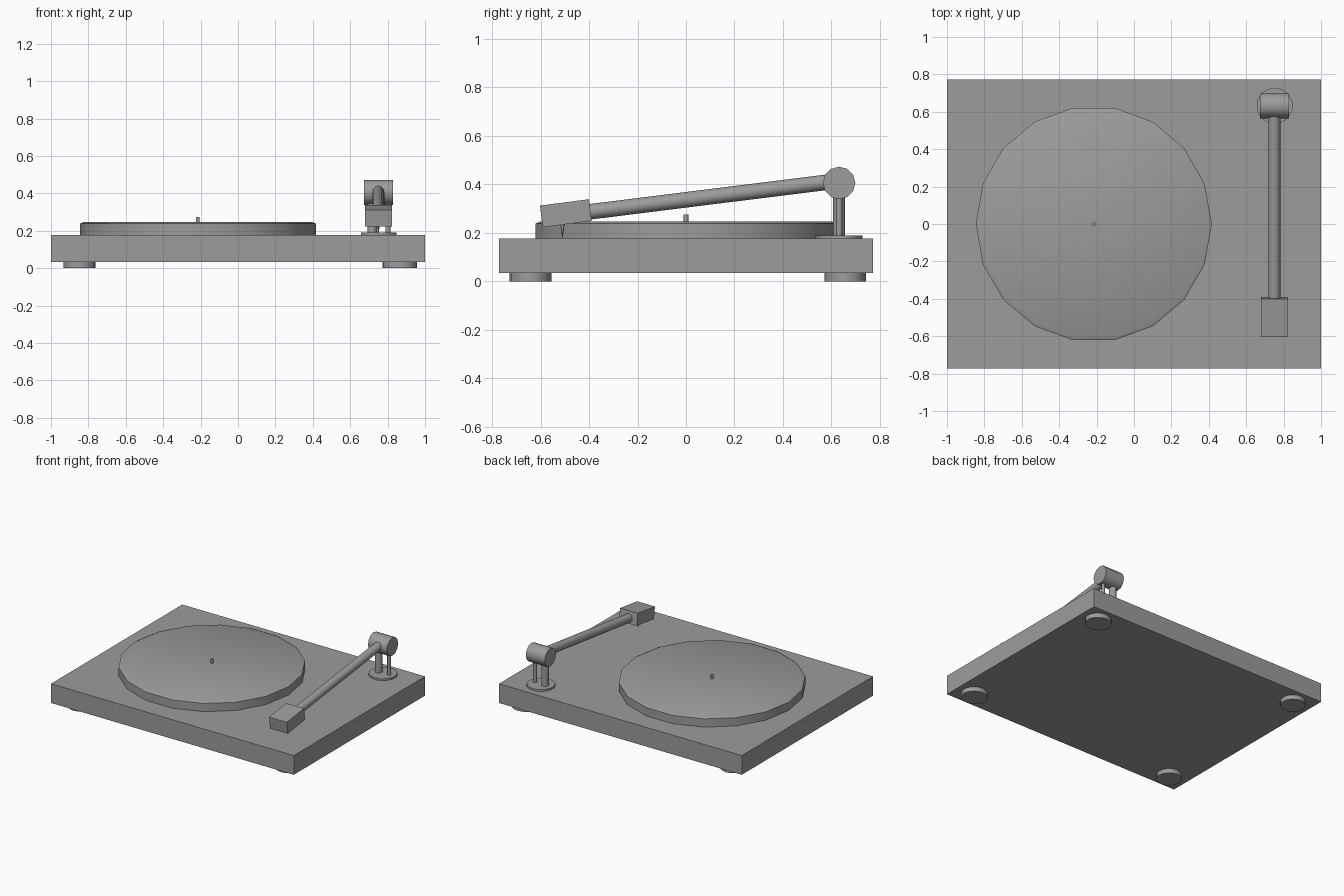
import bpy, bmesh
from math import pi, radians
from mathutils import Vector, Matrix

if "Cube" in bpy.data.objects:
    bpy.data.objects.remove(bpy.data.objects["Cube"])

# Dark grey finish shared by every part
grey = bpy.data.materials.new("dark_grey")
grey.diffuse_color = (0.334, 0.334, 0.334, 1)
grey.use_nodes = True
grey.node_tree.nodes["Principled BSDF"].inputs["Base Color"].default_value = grey.diffuse_color


def finish(name, bm, mat, smooth=False):
    bmesh.ops.transform(bm, matrix=mat, verts=bm.verts)
    mesh = bpy.data.meshes.new(name)
    bm.to_mesh(mesh)
    bm.free()
    mesh.materials.append(grey)
    obj = bpy.data.objects.new(name, mesh)
    bpy.context.collection.objects.link(obj)
    if smooth:
        bpy.ops.object.select_all(action='DESELECT')
        obj.select_set(True)
        bpy.context.view_layer.objects.active = obj
        bpy.ops.object.shade_smooth_by_angle(angle=radians(50))
    return obj


def box(name, centre, size, tilt=0):
    bm = bmesh.new()
    bmesh.ops.create_cube(bm, size=1)
    mat = Matrix.Translation(centre) @ Matrix.Rotation(tilt, 4, 'X') @ Matrix.Diagonal((*size, 1))
    return finish(name, bm, mat)


def rod(name, start, end, r1, r2=None, sides=12, stretch=1, spin=0):
    """Cylinder or cone between two points."""
    start, end = Vector(start), Vector(end)
    axis = end - start
    bm = bmesh.new()
    bmesh.ops.create_cone(bm, cap_ends=True, segments=sides, radius1=r1,
                          radius2=r1 if r2 is None else r2, depth=axis.length)
    mat = (Matrix.Translation((start + end) / 2)
           @ axis.to_track_quat('Z', 'Y').to_matrix().to_4x4()
           @ Matrix.Diagonal((stretch, 1, 1, 1)) @ Matrix.Rotation(spin, 4, 'Z'))
    return finish(name, bm, mat, smooth=True)


# Plinth and feet
box("plinth", (0, 0, 0.105), (2, 1.544, 0.143))
for side, x, stretch in (("left", -0.848, 1), ("right", 0.865, 1.08)):
    for end, y in (("front", -0.642), ("back", 0.657)):
        rod(f"{end}_{side}_foot", (x, y, 0), (x, y, 0.04), 0.086, sides=16, stretch=stretch)

# Platter with a sloping rim, and spindle (vertices lie on the x axis)
PX, SPIN = -0.215, pi / 2
rod("platter", (PX, 0, 0.17), (PX, 0, 0.238), 0.631, sides=18, spin=SPIN)
rod("platter_rim", (PX, 0, 0.238), (PX, 0, 0.247), 0.631, 0.612, sides=18, spin=SPIN)
rod("spindle", (PX, 0, 0.24), (PX, 0, 0.275), 0.010, sides=8, spin=SPIN)

# Tonearm stand
AX, AY = 0.752, 0.632
rod("arm_base", (AX, AY, 0.17), (AX, AY, 0.19), 0.097, sides=14)
rod("arm_post", (0.717, AY, 0.185), (0.717, AY, 0.40), 0.025)
rod("thin_arm_post", (0.802, AY, 0.185), (0.802, AY, 0.40), 0.013)
rod("arm_pivot", (0.675, AY, 0.406), (0.830, AY, 0.406), 0.067, sides=12)

# Tonearm, headshell and stylus
rod("tonearm", (0.75, -0.42, 0.284), (0.75, AY, 0.415), 0.032)
box("headshell", (0.751, -0.496, 0.281), (0.146, 0.204, 0.09), 0.13)
rod("stylus", (0.75, -0.51, 0.18), (0.75, -0.51, 0.25), 0.001, 0.011, sides=8)
